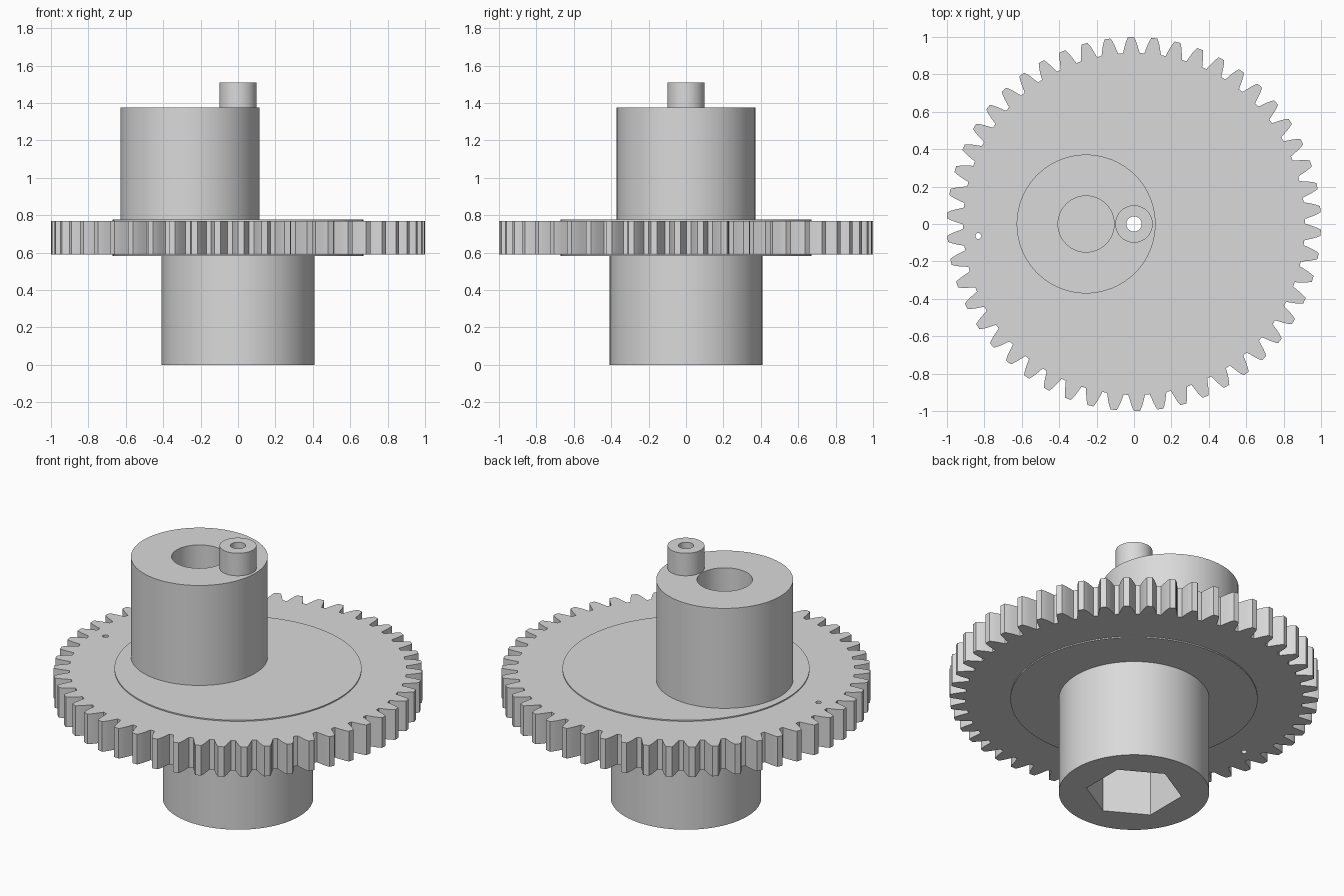
import bpy
import bmesh
from math import cos, sin, pi, radians

cube = bpy.data.objects.get("Cube")
if cube:
    bpy.data.objects.remove(cube, do_unlink=True)

grey = bpy.data.materials.new("plain grey")
grey.use_nodes = True
grey.diffuse_color = (0.7, 0.7, 0.7, 1)
grey.node_tree.nodes["Principled BSDF"].inputs["Base Color"].default_value = (0.7, 0.7, 0.7, 1)

ECC_X = -0.256                      # offset of the eccentric from the shaft
GEAR_LOW, GEAR_HIGH = 0.59, 0.77
DISC_LOW, DISC_HIGH = 0.583, 0.777
ECC_TOP, PIN_TOP = 1.375, 1.51


def circle(radius, x=0.0, y=0.0, sides=96, turn=0.0):
    return [(x + radius * cos(turn + 2 * pi * i / sides),
             y + radius * sin(turn + 2 * pi * i / sides)) for i in range(sides)]


def prism(name, outline, low, high):
    """Extrude a closed outline from low to high."""
    bm = bmesh.new()
    face = bm.faces.new([bm.verts.new((x, y, low)) for x, y in outline])
    top = bmesh.ops.extrude_face_region(bm, geom=[face], use_keep_orig=True)["geom"]
    for v in top:
        if isinstance(v, bmesh.types.BMVert):
            v.co.z = high
    bmesh.ops.recalc_face_normals(bm, faces=bm.faces)
    mesh = bpy.data.meshes.new(name)
    bm.to_mesh(mesh)
    bm.free()
    obj = bpy.data.objects.new(name, mesh)
    mesh.materials.append(grey)
    bpy.context.collection.objects.link(obj)
    return obj


def activate(obj):
    bpy.ops.object.select_all(action="DESELECT")
    obj.select_set(True)
    bpy.context.view_layer.objects.active = obj


def drill(obj, outline, low, high):
    """Cut an outline out of a part, then discard the cutter."""
    cutter = prism("cutter", outline, low, high)
    cutter.hide_render = True
    mod = obj.modifiers.new("drill", "BOOLEAN")
    mod.operation = "DIFFERENCE"
    mod.solver = "EXACT"
    mod.object = cutter
    activate(obj)
    bpy.ops.object.modifier_apply(modifier=mod.name)
    bpy.data.objects.remove(cutter, do_unlink=True)


def gear_outline(teeth=50, phase=radians(90.92)):
    # Half tooth: (radius, half width), mirrored about the tooth centre
    half = [(0.9135, 0.045), (0.935, 0.039), (0.962, 0.0315), (0.985, 0.023), (0.999, 0.016)]
    tooth = [(r, -w) for r, w in half] + [(r, w) for r, w in reversed(half)]
    points = []
    for i in range(teeth):
        centre = phase + 2 * pi * i / teeth
        points += [(r * cos(centre + w / r), r * sin(centre + w / r)) for r, w in tooth]
    return points


# Solid parts
gear = prism("gear_wheel", gear_outline(), GEAR_LOW, GEAR_HIGH)
disc = prism("raised_disc", circle(0.67), DISC_LOW, DISC_HIGH)
hub = prism("lower_hub", circle(0.408), 0, DISC_LOW)
eccentric = prism("eccentric_boss", circle(0.371, ECC_X), DISC_HIGH, ECC_TOP)
pin = prism("shaft_pin", circle(0.1, sides=64), ECC_TOP, PIN_TOP)
parts = [gear, disc, hub, eccentric, pin]

# Central bore through every part
for part in parts:
    drill(part, circle(0.041, sides=48), -0.1, PIN_TOP + 0.1)

# Hexagonal socket, eccentric bore and small timing hole
drill(hub, circle(0.261, sides=6, turn=radians(30)), -0.1, 0.5)
drill(eccentric, circle(0.15, ECC_X, sides=64), 0.85, ECC_TOP + 0.1)
drill(gear, circle(0.016, -0.832, -0.064, sides=24), 0.5, 0.9)

for part in parts:
    activate(part)
    bpy.ops.object.shade_smooth_by_angle(angle=radians(25))
